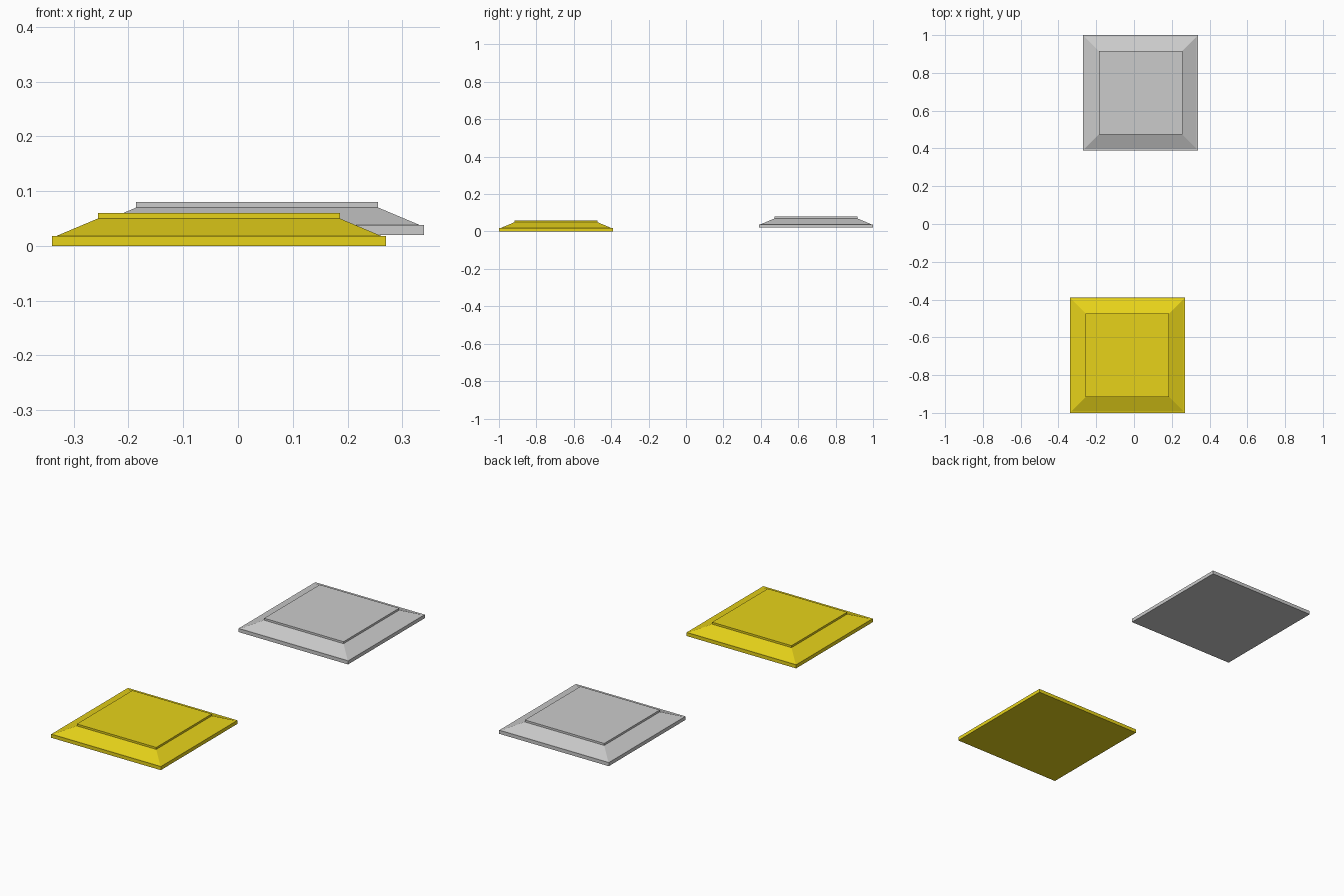
import bpy, bmesh

if "Cube" in bpy.data.objects:
    bpy.data.objects.remove(bpy.data.objects["Cube"])

# (half width, height) rings of the square stepped plate, bottom to top
PROFILE = [(0.305, 0.0), (0.305, 0.018), (0.297, 0.018),
           (0.221, 0.05), (0.221, 0.06)]


def bevelled_plate(name, x, y, z, color=None):
    bm = bmesh.new()
    rings = [[bm.verts.new((sx * h, sy * h, height))
              for sx, sy in ((-1, -1), (1, -1), (1, 1), (-1, 1))]
             for h, height in PROFILE]
    for low, high in zip(rings, rings[1:]):
        for i in range(4):
            j = (i + 1) % 4
            bm.faces.new((low[i], low[j], high[j], high[i]))
    bm.faces.new(rings[0][::-1])
    bm.faces.new(rings[-1])
    mesh = bpy.data.meshes.new(name)
    bm.to_mesh(mesh)
    bm.free()
    obj = bpy.data.objects.new(name, mesh)
    obj.location = (x, y, z)
    bpy.context.collection.objects.link(obj)
    if color:
        mat = bpy.data.materials.new(name + "_paint")
        mat.diffuse_color = color
        mat.use_nodes = True
        mat.node_tree.nodes["Principled BSDF"].inputs["Base Color"].default_value = mat.diffuse_color
        mesh.materials.append(mat)
    return obj


# Front yellow plate on the ground, rear grey plate slightly raised
bevelled_plate("yellow_plate", -0.035, -0.695, 0.0, (0.8, 0.65, 0.01, 1))
bevelled_plate("grey_plate", 0.035, 0.695, 0.02)
